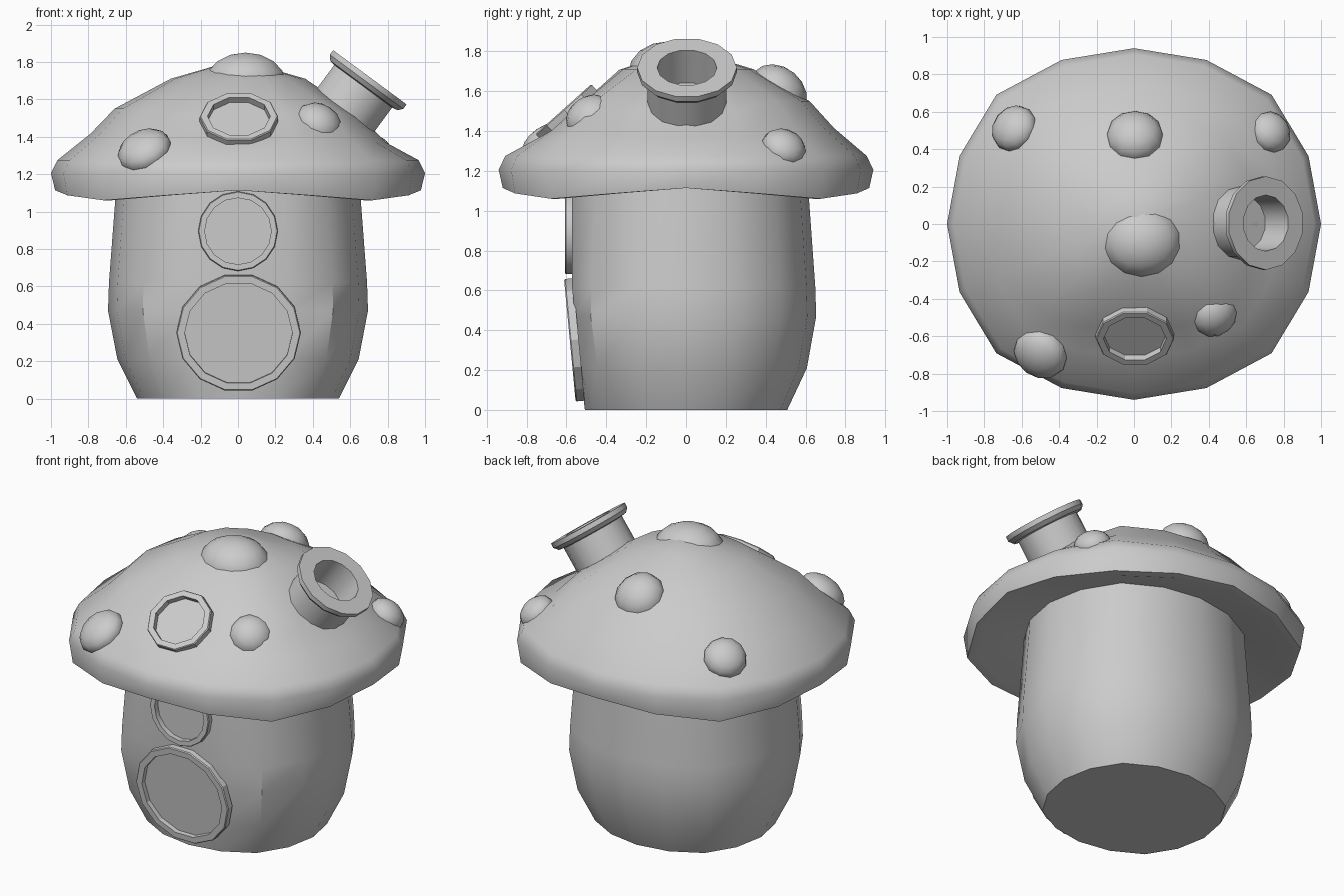
import bpy, bmesh, math
from mathutils import Vector, Matrix

if "Cube" in bpy.data.objects:
    bpy.data.objects.remove(bpy.data.objects["Cube"])

GREY = bpy.data.materials.new("plain_grey")
GREY.diffuse_color = (0.6, 0.6, 0.6, 1)
GREY.use_nodes = True
GREY.node_tree.nodes["Principled BSDF"].inputs["Base Color"].default_value = GREY.diffuse_color
SY = 0.94  # the whole house is slightly narrower front to back


def finish(name, bm, angle=35):
    bmesh.ops.recalc_face_normals(bm, faces=bm.faces)
    me = bpy.data.meshes.new(name)
    bm.to_mesh(me)
    bm.free()
    me.materials.append(GREY)
    me.shade_smooth()
    me.set_sharp_from_angle(angle=math.radians(angle))
    ob = bpy.data.objects.new(name, me)
    bpy.context.collection.objects.link(ob)
    return ob


def lathe(profile, n, closed=False):
    """Spin (radius, height) points round z; zero radius becomes a pole."""
    bm = bmesh.new()
    rings = []
    for r, z in profile:
        if r == 0:
            rings.append([bm.verts.new((0, 0, z))] * n)
        else:
            rings.append([bm.verts.new((r * math.cos(2 * math.pi * i / n),
                                        r * math.sin(2 * math.pi * i / n), z))
                          for i in range(n)])
    pairs = list(zip(rings, rings[1:]))
    if closed:
        pairs.append((rings[-1], rings[0]))
    for a, b in pairs:
        for i in range(n):
            j = (i + 1) % n
            vs = list(dict.fromkeys((a[i], a[j], b[j], b[i])))
            bm.faces.new(vs)
    return bm


def squarish(v, amount):
    """Push the diagonals out a little, then narrow front to back."""
    if v.co.xy.length > 0:
        s = 1 + amount * math.sin(2 * math.atan2(v.co.y, v.co.x)) ** 4
        v.co.x *= s
        v.co.y *= s * SY


def facing(centre, normal, scale=(1, 1, 1)):
    """Matrix putting local z along the normal, local x kept horizontal."""
    z = Vector(normal).normalized()
    x = Vector((0, 0, 1)).cross(z).normalized()
    y = z.cross(x)
    rot = Matrix((x, y, z)).transposed().to_4x4()
    return Matrix.Translation(centre) @ rot @ Matrix.Diagonal((*scale, 1))


# Stem with a flattened front for the door and window
bm = lathe([(0, 0), (0.54, 0), (0.645, 0.21), (0.695, 0.47), (0.69, 0.62),
            (0.655, 1.08), (0.645, 1.25), (0, 1.25)], 16)
for v in bm.verts:
    squarish(v, 0.035)
    v.co.y = max(v.co.y, -0.51 - 0.062 * min(v.co.z / 0.62, 1))
finish("stem", bm)

# Cap: wavy rounded rim, hollow underside, peaked crown, dents by pipe and window
bm = lathe([(0, 1.19), (0.64, 1.17), (0.92, 1.10), (0.978, 1.10), (1.0, 1.205),
            (0.965, 1.275), (0.79, 1.415), (0.66, 1.55), (0.36, 1.71),
            (0.17, 1.765), (0, 1.825)], 16)
ring_c = Vector((0.005, -0.615, 1.51))
ring_n = Vector((0, -0.26, 0.29)).normalized()
for v in bm.verts:
    r, a = v.co.xy.length, math.atan2(v.co.y, v.co.x)
    if r > 0.9 and v.co.z < 1.15:
        v.co.z += 0.027 * math.cos(4 * a) - 0.013
    if 0.6 < r < 0.8 and v.co.z > 1.3 and abs(a) < 0.5:
        v.co.z -= 0.045
    if v.co.z > 1.8:
        v.co.x, v.co.y = 0.035, -0.01
    else:
        squarish(v, 0.04)
    if v.co.y < -0.2 and abs(v.co.x) < 0.55 and v.co.z > 1.3:
        d = ring_n.dot(v.co - ring_c) + 0.04
        if d > 0:
            v.co -= ring_n * d
finish("cap", bm, 75)

# Domed spots: centre, radius, thickness
spots = [((-0.50, -0.69, 1.325), 0.15, 0.095), ((0.43, -0.48, 1.47), 0.13, 0.10),
         ((0.73, 0.49, 1.315), 0.115, 0.085), ((0.005, 0.465, 1.60), 0.155, 0.12),
         ((-0.64, 0.51, 1.39), 0.13, 0.09)]
for k, (c, r, t) in enumerate(spots):
    bm = bmesh.new()
    n = Vector((c[0], c[1], 0)).normalized() * 0.65 + Vector((0, 0, 0.78))
    bmesh.ops.create_uvsphere(bm, u_segments=12, v_segments=8, radius=1,
                              matrix=facing(c, n, (r, r, t)))
    finish(f"spot_{k + 1}", bm, 60)

# Large dome at the crown
bm = bmesh.new()
bmesh.ops.create_uvsphere(bm, u_segments=14, v_segments=8, radius=1,
                          matrix=Matrix.Translation((0.04, -0.09, 1.69))
                          @ Matrix.Diagonal((0.22, 0.20, 0.16, 1)))
finish("crown_dome", bm, 60)


# Round frames, each with a recessed pane
def frame(name, centre, normal, outer, inner, n, back, pane, sy=1.0):
    m = facing(centre, normal, (1, sy, 1))
    bev = 0.12 * (outer - inner)
    bm = lathe([(outer, back), (outer, -0.006), (outer - bev, 0),
                (inner, 0), (inner, back)], n, closed=True)
    bm.transform(m)
    finish(name + "_frame", bm, 25)
    bm = lathe([(0, pane), (inner + 0.01, pane), (inner + 0.01, pane - 0.008),
                (0, pane - 0.008)], n)
    bm.transform(m)
    finish(name + "_pane", bm, 25)


frame("door", (0.003, -0.583, 0.35), (0, -1, -0.095), 0.333, 0.288, 14, -0.045, -0.03, 0.95)
frame("window", (0, -0.607, 0.895), (0, -1, 0), 0.213, 0.178, 16, -0.05, -0.034)
frame("cap_window", ring_c, ring_n, 0.21, 0.168, 10, -0.06, -0.038, 0.94)

# Chimney pipe leaning to the right, with a flange and an open bore
bm = lathe([(0, -0.40), (0.197, -0.40), (0.197, -0.06), (0.228, -0.055),
            (0.25, -0.03), (0.25, 0), (0.15, 0), (0.145, -0.2), (0, -0.2)], 14)
bm.transform(facing((0.705, 0.005, 1.718), (0.594, 0, 0.805)))
finish("chimney_pipe", bm, 30)
